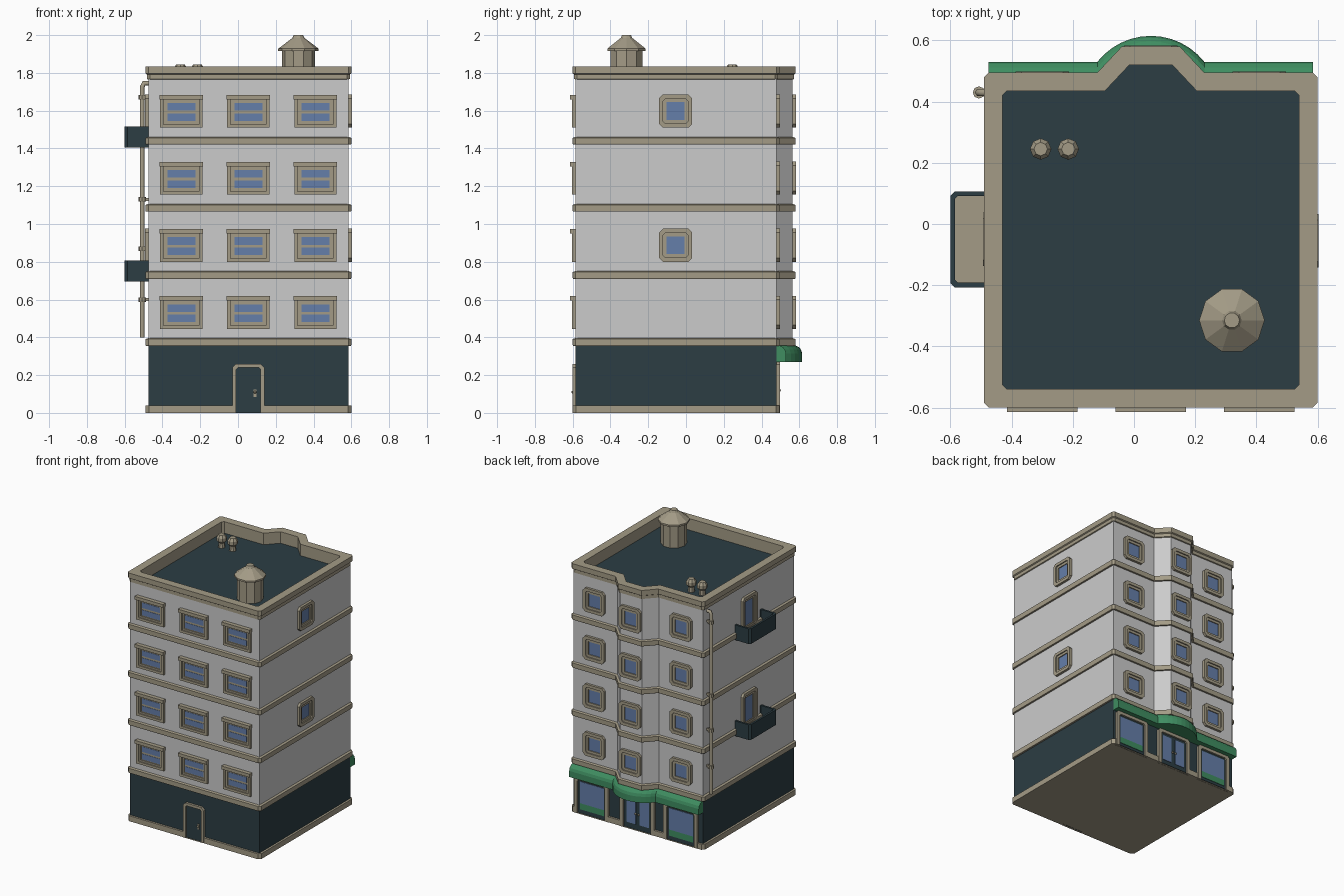
import bpy, bmesh, math

if "Cube" in bpy.data.objects:
    bpy.data.objects.remove(bpy.data.objects["Cube"])

def material(name, rgb):
    m = bpy.data.materials.new(name)
    m.diffuse_color = (*rgb, 1)
    m.use_nodes = True
    m.node_tree.nodes["Principled BSDF"].inputs["Base Color"].default_value = m.diffuse_color
    return m

STONE = material("stone_trim", (0.37, 0.33, 0.24))
DARK = material("dark_slate", (0.025, 0.047, 0.057))
GLASS = material("blue_glass", (0.13, 0.21, 0.40))
GREEN = material("green_awning", (0.05, 0.27, 0.12))

# ---------- helpers ----------
def loft(name, loops, mat=None, cap0=False, cap1=False, closed=True):
    """Skin equal-length closed loops of 3D points, with optional end caps."""
    bm = bmesh.new()
    rows = [[bm.verts.new(p) for p in loop] for loop in loops]
    n = len(rows[0])
    for a, b in zip(rows, rows[1:]):
        for i in range(n):
            j = (i + 1) % n
            bm.faces.new((a[i], a[j], b[j], b[i]))
    if cap0:
        bm.faces.new(rows[0][::-1])
    if cap1:
        bm.faces.new(rows[-1])
    bmesh.ops.remove_doubles(bm, verts=bm.verts, dist=1e-5)
    bmesh.ops.recalc_face_normals(bm, faces=bm.faces)
    me = bpy.data.meshes.new(name)
    bm.to_mesh(me)
    bm.free()
    ob = bpy.data.objects.new(name, me)
    bpy.context.collection.objects.link(ob)
    if mat:
        me.materials.append(mat)
    return ob

def crect(a0, a1, b0, b1, c=0.0, cb=None):
    """Rectangle with chamfers: c on the b1 side, cb on the b0 side."""
    cb = c if cb is None else cb
    return [(a0 + cb, b0), (a1 - cb, b0), (a1, b0 + cb), (a1, b1 - c),
            (a1 - c, b1), (a0 + c, b1), (a0, b1 - c), (a0, b0 + cb)]

def outline(d, c=0.0, bay=True):
    """Plan of the building, inset by d from the trim line."""
    r = crect(-.49 + d, .60 - d, -.60 + d, .495 - d, c)
    k, y = .414 * d, .495 - d
    mid = [(.23 - k, y), (.15 - k, .58 - d), (-.04 + k, .58 - d), (-.12 + k, y)] if bay else []
    return r[:5] + mid + r[5:]

def plan(name, profile, mat=None, c=0.0, bay=True, **kw):
    return loft(name, [[(x, y, z) for x, y in outline(d, c, bay)] for d, z in profile], mat, **kw)

FACES = {"front": lambda u, z, n: (u, -.585 - n, z), "back": lambda u, z, n: (u, .48 + n, z),
         "bay": lambda u, z, n: (u, .565 + n, z), "right": lambda u, z, n: (.585 + n, u, z),
         "left": lambda u, z, n: (-.475 - n, u, z)}

def on_wall(name, face, steps, mat, **kw):
    """steps: (u0, u1, z0, z1, chamfer, bottom chamfer, depth) loops on a wall."""
    f = FACES[face]
    return loft(name, [[f(u, z, s[6]) for u, z in crect(*s[:6])] for s in steps], mat, **kw)

def panel(name, face, u0, u1, z0, z1, n, mat):
    return on_wall(name, face, [(u0, u1, z0, z1, 0, 0, 0), (u0, u1, z0, z1, 0, 0, n)], mat, cap1=True)

def turned(name, x, y, profile, sides, mat=STONE):
    return loft(name, [[(x + r * math.cos(2 * math.pi * i / sides), y + r * math.sin(2 * math.pi * i / sides), z)
                        for i in range(sides)] for r, z in profile], mat, cap0=True, cap1=True)

# ---------- ground floor ----------
SHOPS = (.43, .055, -.30)
base = [(-.472, -.60), (-.03, -.60), (-.03, -.583), (.14, -.583), (.14, -.60), (.582, -.60),
        (.60, -.582), (.60, .477), (.582, .495)]
for u in SHOPS:
    a, b = min(u + .14, .57), u - .14
    base += [(a, .495), (a, .478), (b, .478), (b, .495)]
base += [(-.472, .495), (-.49, .477), (-.49, -.582)]
loft("base_plinth", [[(x, y, z) for x, y in base] for z in (0, .04)], STONE, cap0=True, cap1=True)
plan("ground_floor_wall", [(.015, .001), (.015, .36)], DARK, bay=False)

# ---------- upper floors and trim bands ----------
STEP = .355
for i in range(4):
    z = STEP * (i + 1)
    plan("floor_band", [(.015, z), (.002, z), (0, z + .005), (0, z + .036), (.015, z + .041)],
         STONE, c=.015, cap0=(i == 0))
    plan("upper_wall", [(.015, z + .035), (.015, z + STEP + (.003 if i < 3 else 0))])
plan("parapet", [(.015, 1.765), (.008, 1.768), (.008, 1.792), (0, 1.797), (0, 1.835), (.06, 1.835)],
     STONE, c=.015)
plan("parapet_inside", [(.06, 1.835), (.06, 1.75)], STONE, c=.015)
plan("roof_deck", [(.06, 1.75), (.061, 1.75)], DARK, c=.015, cap1=True)

# ---------- windows ----------
def wide_window(u, z):
    w = .112
    on_wall("front_window_frame", "front",
            [(u - w, u + w, z, z + .15, 0, 0, 0), (u - w, u + w, z, z + .15, 0, 0, .018),
             (u - .094, u + .094, z + .018, z + .15, 0, 0, .018),
             (u - .094, u + .094, z + .018, z + .15, 0, 0, .010),
             (u - .08, u + .08, z + .03, z + .136, 0, 0, .010),
             (u - .08, u + .08, z + .03, z + .136, 0, 0, .003)], STONE, cap1=True)
    panel("front_window_lintel", "front", u - .115, u + .115, z + .15, z + .174, .03, STONE)
    for k in (.036, .09):
        panel("front_window_pane", "front", u - .074, u + .074, z + k, z + k + .04, .005, GLASS)

def square_window(face, u, z0, z1, label):
    def s(i, n, c):
        return (u - .0875 + i, u + .0875 - i, z0 + i, z1 - i, c, c, n)
    on_wall(label + "_frame", face, [s(0, 0, .02), s(0, .018, .02), s(.022, .018, .012), s(.022, .010, .012),
                                     s(.04, .010, 0), s(.04, .003, 0)], STONE)
    on_wall(label + "_glass", face, [s(.04, .003, 0), s(.041, .003, 0)], GLASS, cap1=True)

for i in range(4):
    z = .445 + STEP * i
    for u in (-.30, .055, .41):
        wide_window(u, z)
        square_window("bay" if u == .055 else "back", u, z, z + .175, "back_window")
    if i % 2:
        square_window("right", -.055, z, z + .175, "side_window")
        # balcony with its tall door
        b = z - .105
        square_window("left", -.05, b + .02, z + .175, "balcony_door")
        tray = [(crect(-.60, -.46, -.207, .107, .014), b), (crect(-.60, -.46, -.207, .107, .014), b + .112),
                (crect(-.585, -.468, -.192, .092, .01), b + .112), (crect(-.585, -.468, -.192, .092, .01), b + .02)]
        loft("balcony_wall", [[(x, y, h) for x, y in r] for r, h in tray], DARK, cap0=True)
        loft("balcony_floor", [[(x, y, h) for x, y in tray[3][0]] for h in (b + .02, b + .022)], STONE, cap1=True)

# ---------- doors and shop front ----------
def doorway(label, face, u0, u1, top, t, mat):
    on_wall(label + "_frame", face,
            [(u0, u1, 0, top, .02, 0, 0), (u0, u1, 0, top, .02, 0, .017),
             (u0 + t, u1 - t, 0, top - t, .01, 0, .017), (u0 + t, u1 - t, 0, top - t, .01, 0, .003)], STONE)
    panel(label + "_leaf", face, u0 + t, u1 - t, 0, top - t, .004, mat)

def knob(face, u, z):
    bpy.ops.mesh.primitive_uv_sphere_add(segments=8, ring_count=6, radius=.008, location=FACES[face](u, z, .014))
    bpy.context.object.name = "door_knob"
    bpy.context.object.data.materials.append(STONE)

doorway("service_door", "front", -.03, .14, .26, .02, DARK)
knob("front", .09, .11)
panel("service_door_plate", "front", .083, .097, .085, .125, .008, STONE)
for u in SHOPS:
    doorway("shop_opening", "back", u - .14, min(u + .14, .57), .275, .027, DARK)
    if u == .055:
        for s in (-1, 1):
            a, b = sorted((u + s * .016, u + s * .093))
            panel("shop_door_glass", "back", a, b, .04, .23, .007, GLASS)
            knob("back", u + s * .012, .12)
    else:
        panel("shop_window_glass", "back", u - .098, u + .098, .075, .235, .007, GLASS)
        panel("shop_window_green_strip", "back", u - .098, u + .098, .03, .075, .007, GREEN)

# awning with a bowed middle
path = [(.585, .53), (.23, .53)]
R, cy = .2226, .615 - .2226
half = math.asin(.175 / R)
for i in range(1, 12):
    t = half - 2 * half * i / 12
    path.append((.055 + R * math.sin(t), cy + R * math.cos(t)))
path += [(-.12, .53), (-.475, .53), (-.475, .475), (.585, .475)]
loft("awning", [[(x, max(y - d, .475), z) for x, y in path]
                for d, z in ((0, .27), (0, .315), (.006, .335), (.018, .349), (.035, .356))],
     GREEN, cap0=True, cap1=True)

# ---------- drainpipe ----------
cu = bpy.data.curves.new("drainpipe", "CURVE")
cu.dimensions, cu.bevel_depth, cu.bevel_resolution, cu.use_fill_caps = "3D", .013, 1, True
sp = cu.splines.new("POLY")
pts = [(-.507, .40), (-.507, 1.725), (-.498, 1.745), (-.465, 1.745)]
sp.points.add(len(pts) - 1)
for p, (x, z) in zip(sp.points, pts):
    p.co = (x, .43, z, 1)
cu.materials.append(STONE)
bpy.context.collection.objects.link(bpy.data.objects.new("drainpipe", cu))
for z in (.60, .87, 1.13, 1.67):
    turned("pipe_collar", -.507, .43, [(.02, z - .012), (.02, z + .012)], 8)
    panel("pipe_bracket", "left", .424, .436, z - .008, z + .008, .02, STONE)

# ---------- roof fittings ----------
turned("water_tank", .32, -.315, [(.088, 1.75), (.088, 1.915), (.107, 1.915), (.107, 1.928),
                                  (.032, 1.985), (.025, 2.0)], 10)
for x in (-.305, -.215):
    turned("roof_vent", x, .245, [(.024, 1.75), (.02, 1.785), (.035, 1.80), (.035, 1.825), (.022, 1.845)], 8)
